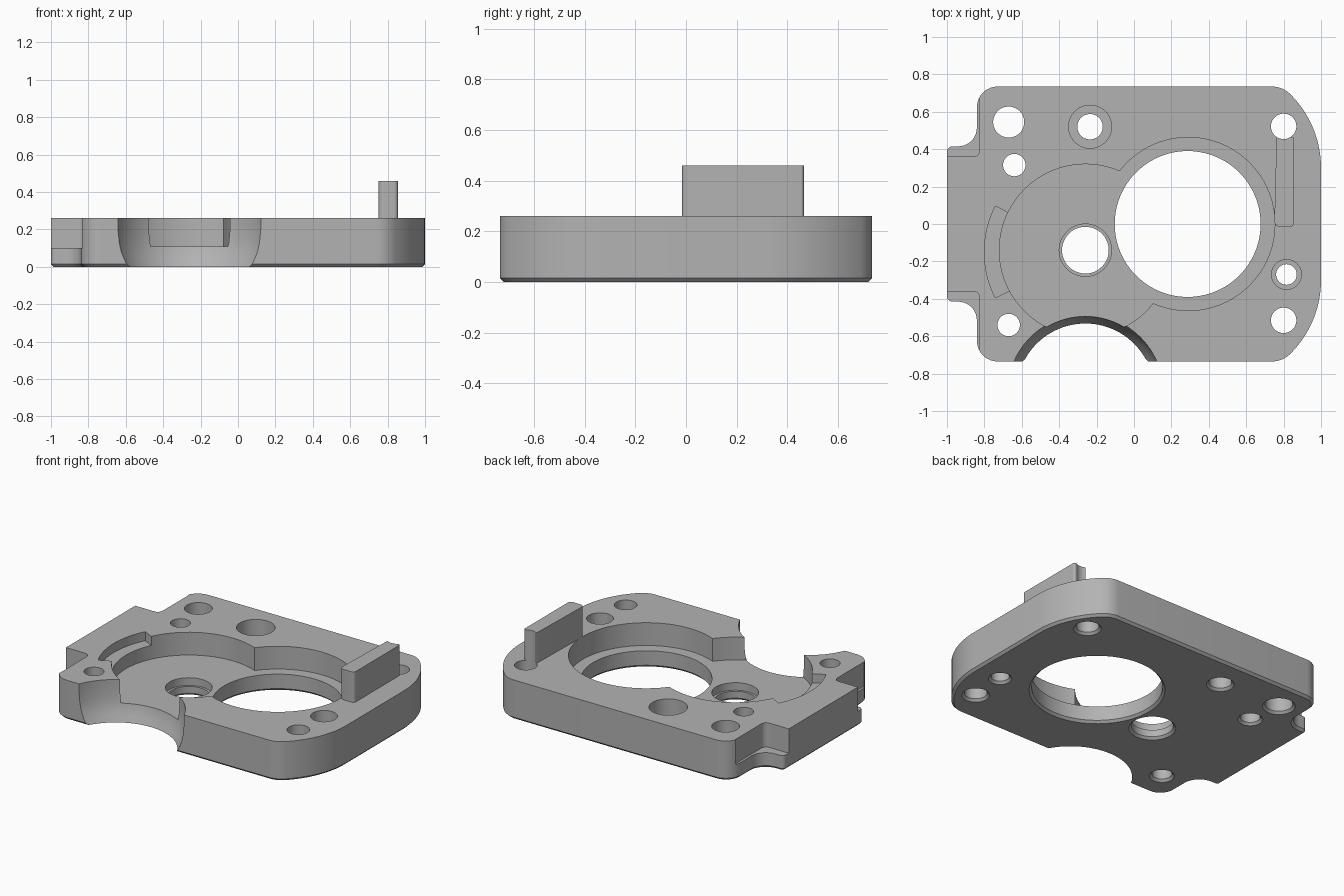
import bpy, bmesh, math
from mathutils import Vector

cube = bpy.data.objects.get("Cube")
if cube:
    bpy.data.objects.remove(cube, do_unlink=True)

TOP, FLOOR, LEDGE, CHAMFER = 0.26, 0.11, 0.10, 0.015

grey = bpy.data.materials.new("machined_grey")
grey.use_nodes = True
grey.diffuse_color = (0.45, 0.45, 0.45, 1)
grey.node_tree.nodes["Principled BSDF"].inputs["Base Color"].default_value = (0.45, 0.45, 0.45, 1)


def fillet(corners, steps=8):
    """Round the corners of a polygon given as (x, y, radius)."""
    out = []
    for i, (x, y, r) in enumerate(corners):
        p = Vector((x, y))
        if r == 0:
            out.append(p)
            continue
        a = (Vector(corners[i - 1][:2]) - p).normalized()
        b = (Vector(corners[(i + 1) % len(corners)][:2]) - p).normalized()
        half = a.angle(b) / 2
        centre = p + (a + b).normalized() * r / math.sin(half)
        start = p + a * r / math.tan(half) - centre
        end = p + b * r / math.tan(half) - centre
        total = start.angle_signed(end)
        for k in range(steps + 1):
            t = -total * k / steps
            c, s = math.cos(t), math.sin(t)
            out.append(centre + Vector((start.x * c - start.y * s, start.x * s + start.y * c)))
    return out


def arc(cx, cy, r, a0, a1, n):
    angles = [math.radians(a0 + (a1 - a0) * k / n) for k in range(n + 1)]
    return [(cx + r * math.cos(a), cy + r * math.sin(a)) for a in angles]


def new_object(name, bm):
    bmesh.ops.recalc_face_normals(bm, faces=bm.faces)
    mesh = bpy.data.meshes.new(name)
    bm.to_mesh(mesh)
    bm.free()
    mesh.materials.append(grey)
    obj = bpy.data.objects.new(name, mesh)
    bpy.context.collection.objects.link(obj)
    return obj


def prism(name, points, z0, z1, chamfer=0):
    bm = bmesh.new()
    base = bm.faces.new([bm.verts.new((p[0], p[1], z0)) for p in points])
    rim = list(base.edges)
    top = bmesh.ops.extrude_face_region(bm, geom=[base], use_keep_orig=True)
    bmesh.ops.translate(bm, vec=(0, 0, z1 - z0),
                        verts=[v for v in top["geom"] if isinstance(v, bmesh.types.BMVert)])
    if chamfer:
        bmesh.ops.bevel(bm, geom=rim, offset=chamfer, segments=1, affect='EDGES')
    return new_object(name, bm)


def lathe(name, x, y, profile, n=48):
    """Closed solid of revolution from (radius, z) pairs."""
    bm = bmesh.new()
    rings = [[bm.verts.new((px, py, z)) for px, py in arc(x, y, r, 0, 360 - 360 / n, n - 1)]
             for r, z in profile]
    bm.faces.new(rings[0])
    bm.faces.new(rings[-1])
    for lo, hi in zip(rings, rings[1:]):
        for k in range(n):
            bm.faces.new((lo[k], lo[(k + 1) % n], hi[(k + 1) % n], hi[k]))
    return new_object(name, bm)


def boolean(target, tool, operation='DIFFERENCE'):
    tool.hide_render = True
    mod = target.modifiers.new(tool.name, 'BOOLEAN')
    mod.operation, mod.solver, mod.object = operation, 'EXACT', tool
    bpy.context.view_layer.objects.active = target
    bpy.ops.object.modifier_apply(modifier=mod.name)
    bpy.data.objects.remove(tool, do_unlink=True)


def hole(x, y, r, wide=0, depth_z=0):
    """Through hole, chamfered below, with an optional counterbore above."""
    profile = [(r + CHAMFER * 2, -CHAMFER), (r, CHAMFER)]
    if wide:
        profile += [(r, depth_z), (wide, depth_z), (wide, 0.6)]
    else:
        profile += [(r, 0.6)]
    boolean(plate, lathe("hole_cutter", x, y, profile))


# Plate outline: back half, then mirrored to the front
half = [(-1, 0.415, 0.03), (-0.84, 0.415, 0.1), (-0.84, 0.735, 0.11), (0.794, 0.735, 0.14)]
half += [(x, y, 0) for x, y in arc(0.445, 0.3, 0.555, 45, 0, 14)]
outline = fillet(half + [(x, -y, r) for x, y, r in reversed(half)])
plate = prism("housing_plate", outline, 0, TOP, CHAMFER)

# Stepped ledges at the two left notches
for s in (1, -1):
    notch = fillet([(-1.2, 0.36 * s, 0), (-0.825, 0.36 * s, 0.035), (-0.825, 0.67 * s, 0), (-1.2, 0.67 * s, 0)])
    boolean(plate, prism("notch_cutter", notch, LEDGE, 0.4))

# Pocket made of two overlapping circles, and the shallow side recess
boolean(plate, lathe("pocket_cutter", -0.26, -0.14, [(0.46, FLOOR), (0.46, 0.4)], 96))
boolean(plate, lathe("pocket_cutter", 0.29, 0, [(0.463, FLOOR), (0.463, 0.4)], 96))
recess = arc(-0.26, -0.15, 0.54, 153, 207, 24) + arc(-0.26, -0.15, 0.42, 207, 153, 24)
boolean(plate, prism("recess_cutter", recess, 0.2, 0.4))

# Curved scoop in the front edge
scoop = [(0.355, -0.05), (0.368, 0), (0.385, 0.04), (0.4, 0.08), (0.41, 0.13), (0.416, 0.2), (0.416, 0.4)]
boolean(plate, lathe("scoop_cutter", -0.26, -0.9, scoop, 96))

# Raised bar beside the large bore
bar = fillet([(0.75, -0.015, 0.03), (0.855, -0.015, 0.02), (0.855, 0.465, 0.012), (0.762, 0.465, 0.012)])
boolean(plate, prism("raised_bar", bar, 0.18, 0.46), 'UNION')

# Large bore, shaft hole and fixing holes
boolean(plate, lathe("bore_cutter", 0.287, 0, [(0.42, -CHAMFER), (0.39, CHAMFER), (0.39, 0.4)], 96))
hole(-0.26, -0.14, 0.125, 0.14, 0.06)
hole(-0.67, 0.545, 0.083)
hole(-0.64, 0.315, 0.06)
hole(-0.67, -0.54, 0.06)
hole(-0.235, 0.52, 0.068, 0.115, 0.12)
hole(0.8, 0.522, 0.068)
hole(0.8, -0.515, 0.068)
hole(0.815, -0.27, 0.055, 0.08, 0.12)

bpy.ops.object.select_all(action='DESELECT')
plate.select_set(True)
bpy.context.view_layer.objects.active = plate
bpy.ops.object.shade_smooth_by_angle(angle=math.radians(30))
